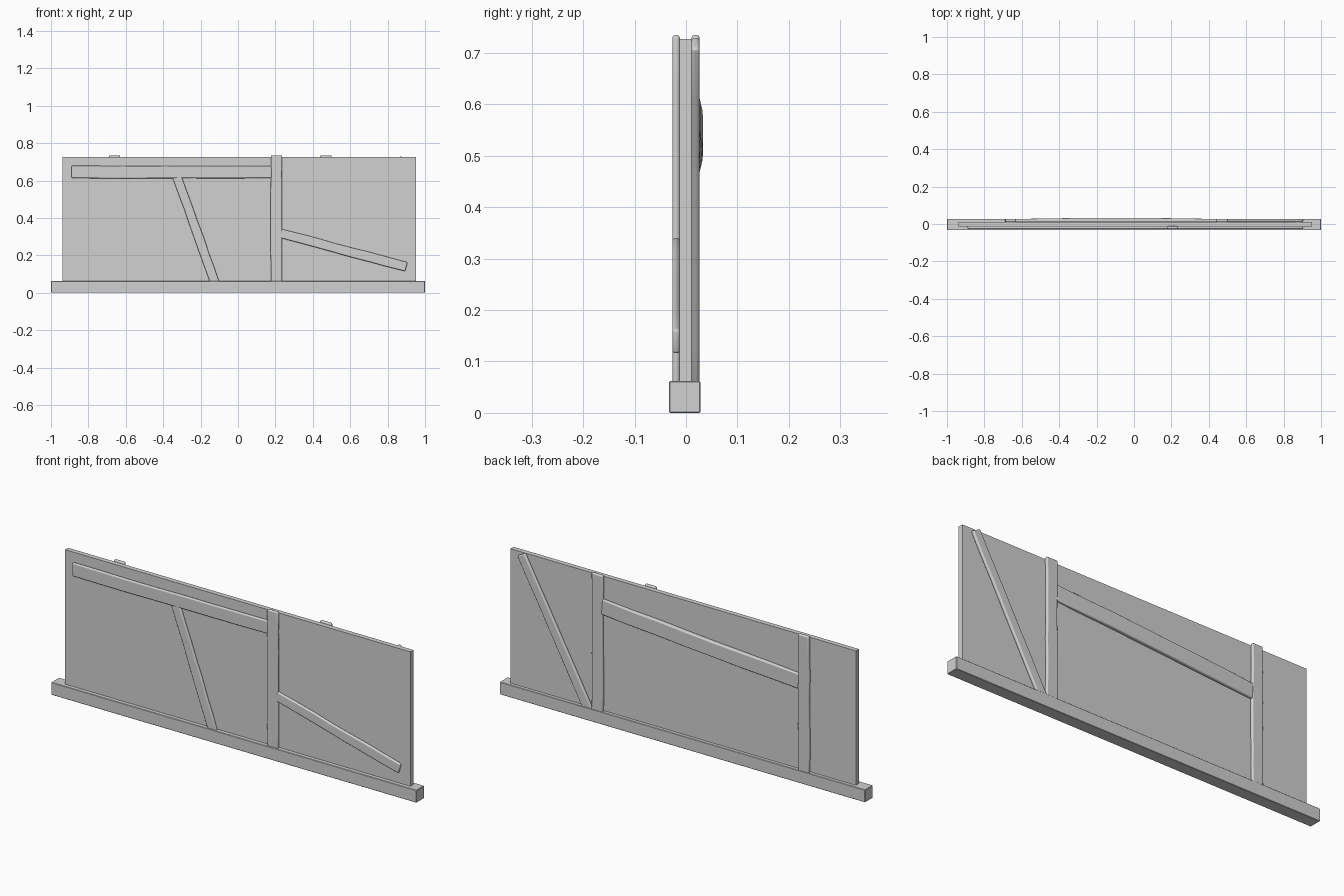
import bpy, bmesh, math, random
from mathutils import Vector

random.seed(4)
if "Cube" in bpy.data.objects:
    bpy.data.objects.remove(bpy.data.objects["Cube"], do_unlink=True)

GREY = (0.64, 0.64, 0.64, 1)
mat = bpy.data.materials.new("light grey")
mat.use_nodes = True
mat.diffuse_color = GREY
mat.node_tree.nodes["Principled BSDF"].inputs["Base Color"].default_value = GREY


def finish(name, bm, bevel, segments):
    mesh = bpy.data.meshes.new(name)
    bm.to_mesh(mesh)
    bm.free()
    mesh.materials.append(mat)
    ob = bpy.data.objects.new(name, mesh)
    bpy.context.collection.objects.link(ob)
    if bevel:
        mod = ob.modifiers.new("worn edges", "BEVEL")
        mod.width = bevel
        mod.segments = segments
        mod.angle_limit = math.radians(40)
    return ob


def box(name, lo, hi, bevel=0.0):
    bm = bmesh.new()
    bmesh.ops.create_cube(bm, size=1)
    for v in bm.verts:
        v.co = [l + (c + 0.5) * (h - l) for l, c, h in zip(lo, v.co, hi)]
    return finish(name, bm, bevel, 1)


def beam(name, start, end, width, inner, outer, bulge=0.0):
    """Rounded, slightly uneven timber between two (x, z) points."""
    a, b = Vector((start[0], 0, start[1])), Vector((end[0], 0, end[1]))
    along = (b - a).normalized()
    across = Vector((-along.z, 0, along.x))
    bm = bmesh.new()
    bmesh.ops.create_cube(bm, size=1)
    long_edges = [e for e in bm.edges
                  if abs(e.verts[0].co.x - e.verts[1].co.x) > 0.5]
    bmesh.ops.subdivide_edges(bm, edges=long_edges, cuts=6, use_grid_fill=True)
    # hand-hewn unevenness, shared by the inner and outer edge of each ring
    wobble = {}
    for v in bm.verts:
        key = (round(v.co.x, 2), v.co.z > 0)
        w = wobble.setdefault(key, random.uniform(-0.0015, 0.0015))
        t = v.co.x + 0.5
        y = inner
        if v.co.y > 0:
            y = outer + bulge * math.sin(math.pi * t)
        p = a.lerp(b, t) + across * (v.co.z * width + w)
        v.co = (p.x, y, p.z)
    bmesh.ops.recalc_face_normals(bm, faces=bm.faces)
    ob = finish(name, bm, 0.006, 3)
    bpy.ops.object.select_all(action="DESELECT")
    ob.select_set(True)
    bpy.context.view_layer.objects.active = ob
    bpy.ops.object.shade_smooth_by_angle(angle=math.radians(35))


# Sill and wall panel
box("base_sill", (-1, -0.033, 0), (1, 0.028, 0.062), 0.002)
box("wall_panel", (-0.938, -0.013, 0.05), (0.953, 0.011, 0.727))

# Front timbers
FRONT = (-0.012, -0.0265)
beam("front_post", (0.205, 0.04), (0.205, 0.735), 0.06, *FRONT)
beam("front_rail", (-0.89, 0.645), (0.18, 0.645), 0.066, *FRONT)
beam("front_left_brace", (0.225, 0.318), (0.9, 0.138), 0.05, *FRONT)
beam("front_right_brace", (-0.325, 0.62), (-0.118, 0.04), 0.048, *FRONT)

# Back timbers
BACK = (0.0105, 0.0265)
beam("back_left_post", (0.47, 0.04), (0.47, 0.735), 0.06, *BACK)
beam("back_right_post", (-0.66, 0.04), (-0.66, 0.735), 0.06, *BACK)
beam("back_rail", (0.445, 0.58), (-0.635, 0.5), 0.076, *BACK, bulge=0.0065)
beam("back_brace", (0.887, 0.72), (0.515, 0.04), 0.048, *BACK)
